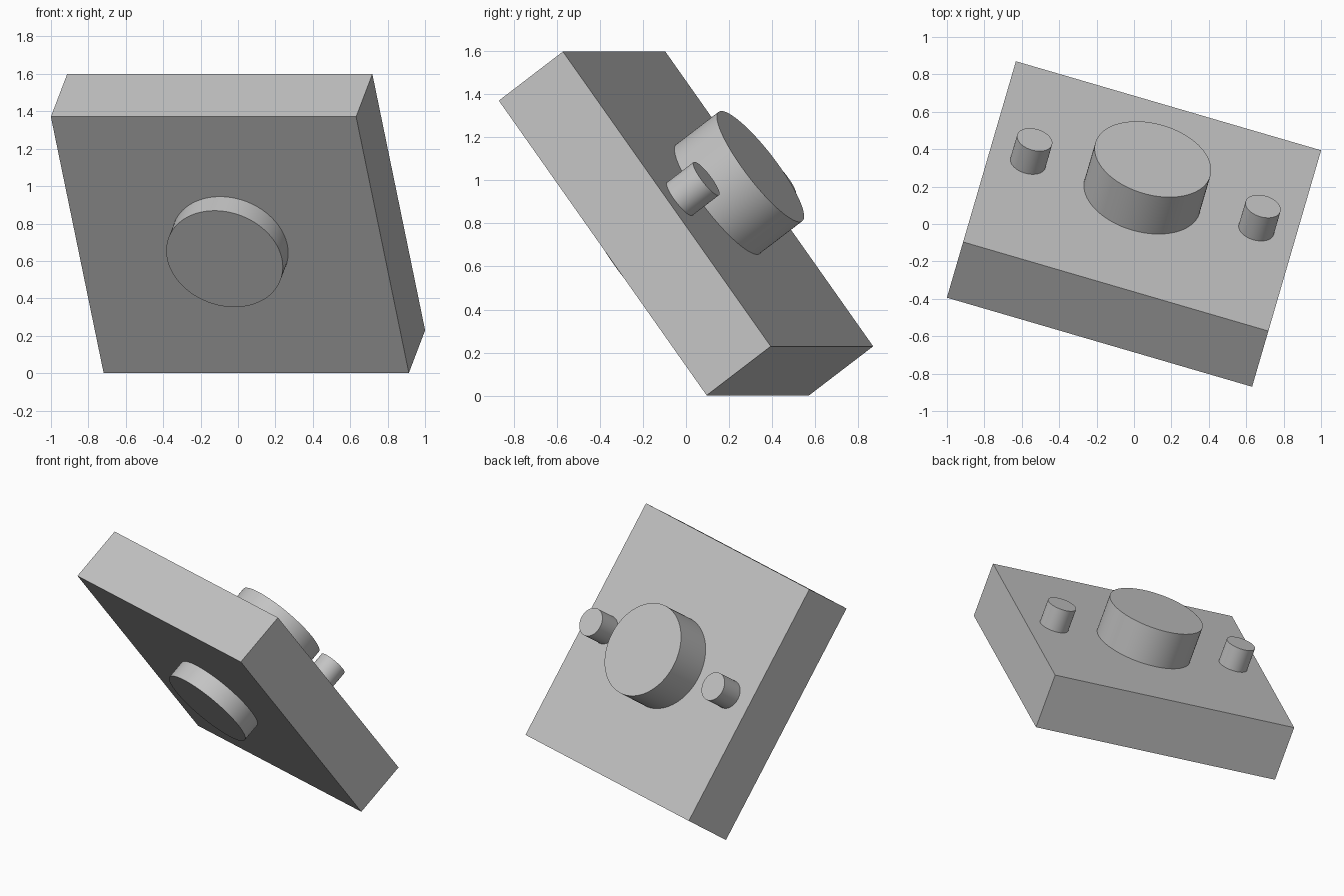
import bpy
import math
from mathutils import Matrix

if "Cube" in bpy.data.objects:
    bpy.data.objects.remove(bpy.data.objects["Cube"], do_unlink=True)

# Single plain grey
grey = bpy.data.materials.new("light_grey")
grey.use_nodes = True
colour = (0.55, 0.55, 0.55, 1)
grey.diffuse_color = colour
grey.node_tree.nodes["Principled BSDF"].inputs["Base Color"].default_value = colour

# Tilted frame shared by all parts: local z is the plate's normal
side, thick = 1.70, 0.385
frame = (Matrix.Translation((0, 0, 0.8))
         @ Matrix.Rotation(math.radians(-16.27), 4, "Z")
         @ Matrix.Rotation(math.radians(-53.7), 4, "X"))


def finish(name, local):
    obj = bpy.context.object
    obj.name = name
    obj.data.materials.append(grey)
    obj.matrix_world = frame @ local
    return obj


def cylinder(name, x, radius, bottom, top):
    bpy.ops.mesh.primitive_cylinder_add(vertices=96, radius=radius, depth=top - bottom)
    finish(name, Matrix.Translation((x, 0, (bottom + top) / 2)))
    bpy.ops.object.shade_smooth_by_angle(angle=math.radians(30))


# Square plate
bpy.ops.mesh.primitive_cube_add(size=1)
plate = finish("plate", Matrix.Identity(4))
plate.data.transform(Matrix.Diagonal((side, side, thick, 1)))

# Bosses on both faces, and a pin each side of the back one
face = thick / 2
cylinder("back_boss", 0, 0.32, face, face + 0.255)
cylinder("front_boss", 0, 0.32, -face - 0.127, -face)
for name, sign in (("left_pin", 1), ("right_pin", -1)):
    cylinder(name, sign * 0.636, 0.097, face, face + 0.16)
